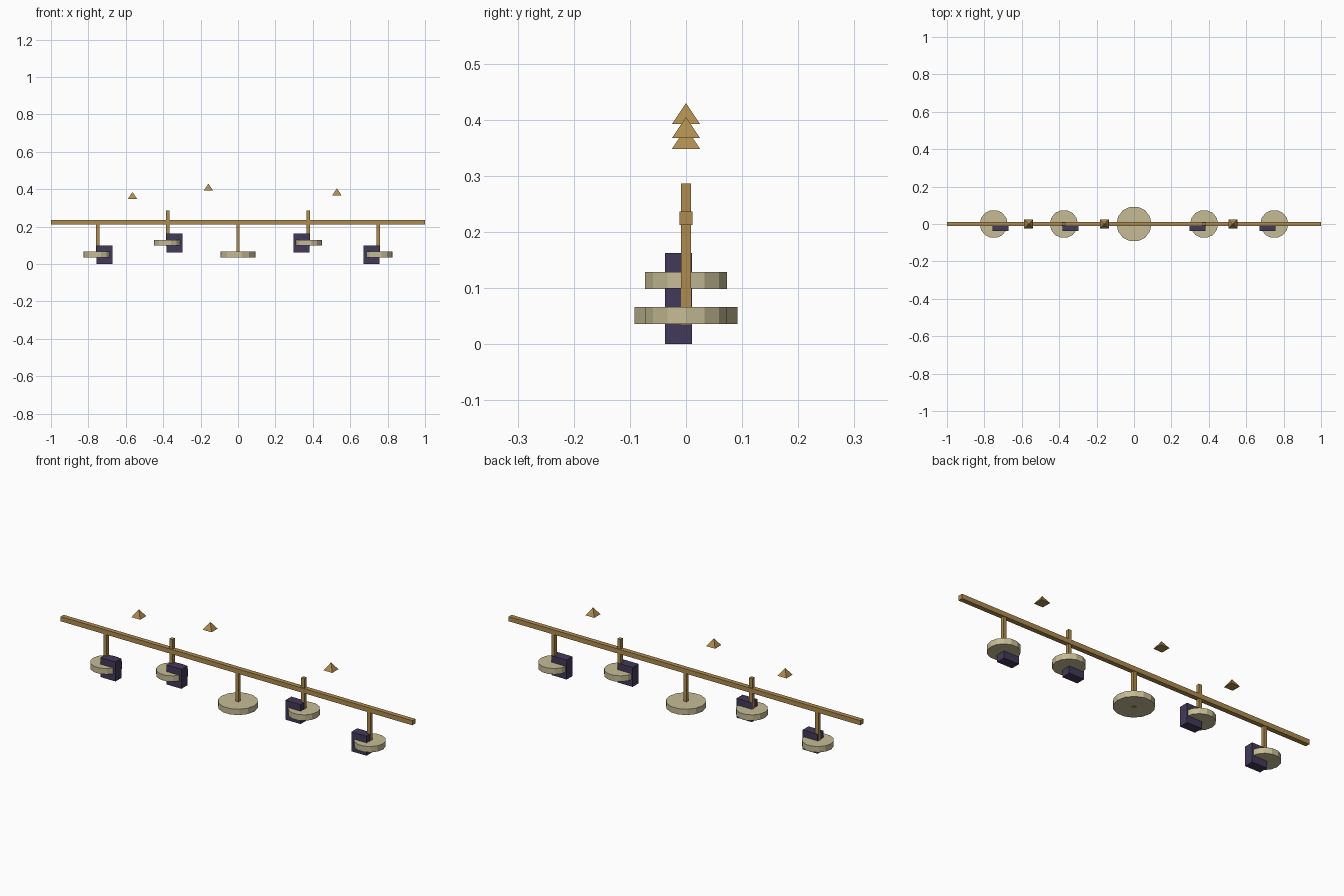
import bpy
from math import pi

if "Cube" in bpy.data.objects:
    bpy.data.objects.remove(bpy.data.objects["Cube"])


def material(name, rgb):
    m = bpy.data.materials.new(name)
    m.diffuse_color = (*rgb, 1)
    m.use_nodes = True
    m.node_tree.nodes["Principled BSDF"].inputs["Base Color"].default_value = m.diffuse_color
    return m


BRASS = material("brass", (0.42, 0.26, 0.08))
CREAM = material("cream", (0.56, 0.50, 0.30))
DARK = material("dark_violet", (0.055, 0.042, 0.10))


def finish(name, mat):
    ob = bpy.context.object
    ob.name = name
    ob.data.materials.append(mat)
    return ob


def box(name, x, y, z, mat):
    """Box from (min, max) ranges on each axis."""
    bpy.ops.mesh.primitive_cube_add(size=1, location=[sum(r) / 2 for r in (x, y, z)])
    ob = finish(name, mat)
    ob.scale = [r[1] - r[0] for r in (x, y, z)]
    bpy.ops.object.transform_apply(location=False, rotation=False, scale=True)


def pan(name, x, z, radius):
    # 14-sided disc with a corner pointing along x
    bpy.ops.mesh.primitive_cylinder_add(vertices=14, radius=radius, depth=0.03,
                                        location=(x, 0, z), rotation=(0, 0, pi / 2))
    finish(name, CREAM)


def spike(name, x, z):
    # square pyramid with sides along the axes
    bpy.ops.mesh.primitive_cone_add(vertices=4, radius1=0.025 * 2 ** 0.5, radius2=0,
                                    depth=0.0375, location=(x, 0, z + 0.0375 / 2),
                                    rotation=(0, 0, pi / 4))
    finish(name, BRASS)


# Long horizontal beam
box("beam", (-1, 1), (-0.012, 0.012), (0.212, 0.236), BRASS)

# Hanging stations: post, pan and, except in the middle, a dark block
for i, (x, lift) in enumerate([(-0.75, 0), (-0.375, 0.0625), (0, 0),
                               (0.375, 0.0625), (0.75, 0)], 1):
    box(f"post_{i}", (x - 0.009, x + 0.009), (-0.009, 0.009),
        (0.035 + lift, 0.224 + lift), BRASS)
    pan(f"pan_{i}", x, 0.051 + lift, 0.075 if x else 0.094)
    if x:
        c = x - 0.036 if x > 0 else x + 0.036   # block sits toward the middle
        box(f"block_{i}", (c - 0.043, c + 0.043), (-0.037, 0.011),
            (lift, 0.1 + lift), DARK)

# Small floating pyramids above the beam
for i, (x, z) in enumerate([(-0.564, 0.348), (-0.158, 0.392), (0.529, 0.367)], 1):
    spike(f"spike_{i}", x, z)
